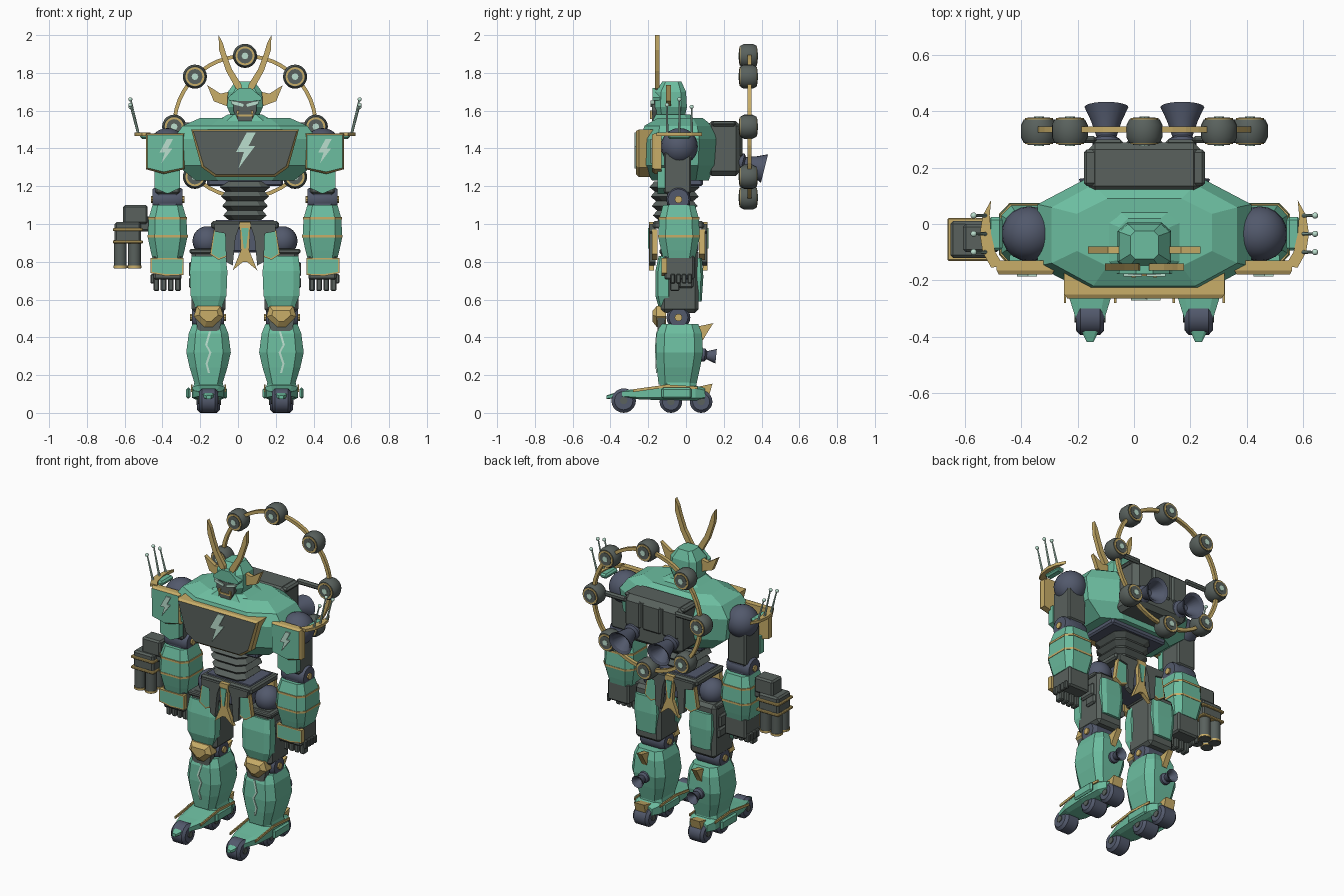
import bpy, bmesh, math
from mathutils import Vector, Matrix

cube = bpy.data.objects.get("Cube")
if cube:
    bpy.data.objects.remove(cube)

MID = .037  # body centre line, offset by the side weapon
smooth_parts = []


def material(name, *rgb):
    m = bpy.data.materials.new(name)
    m.use_nodes = True
    m.diffuse_color = (*rgb, 1)
    m.node_tree.nodes["Principled BSDF"].inputs["Base Color"].default_value = (*rgb, 1)
    return m


teal = material("teal armour", .15, .51, .35)
gold = material("gold trim", .58, .42, .14)
grey = material("dark grey frame", .1, .12, .11)
slate = material("slate joints", .085, .1, .15)
pale = material("pale mint", .5, .74, .62)


def finish(bm, name, mats, both=False, smooth=False):
    """Make one object, or a left and right pair, from a bmesh."""
    for side, sign in (("left_", 1), ("right_", -1)) if both else (("", 1),):
        copy = bm.copy()
        for v in copy.verts:
            v.co.x = v.co.x * sign + MID
        if sign < 0:
            bmesh.ops.reverse_faces(copy, faces=copy.faces)
        me = bpy.data.meshes.new(side + name)
        copy.to_mesh(me)
        copy.free()
        for m in mats:
            me.materials.append(m)
        ob = bpy.data.objects.new(side + name, me)
        bpy.context.collection.objects.link(ob)
        if smooth:
            smooth_parts.append(ob)
    bm.free()


def skin(name, rings, mat, both=False, smooth=False, rim=None, width=.012, lift=0):
    """Join rings of points into a closed solid; rim frames the first cap."""
    bm = bmesh.new()
    rows = [[bm.verts.new(p) for p in ring] for ring in rings]
    front = bm.faces.new(rows[0])
    bm.faces.new(rows[-1])
    for a, b in zip(rows, rows[1:]):
        for i in range(len(a)):
            j = (i + 1) % len(a)
            bm.faces.new((a[i], a[j], b[j], b[i]))
    bmesh.ops.recalc_face_normals(bm, faces=bm.faces)
    if rim:
        bmesh.ops.inset_individual(bm, faces=[front], thickness=width, depth=lift)
        for f in bm.faces:
            f.material_index = 0 if f == front else 1
    finish(bm, name, [mat, rim or mat], both, smooth)


def loft(name, rings, mat, axis="z", cut=.35, both=False):
    """Octagonal sections: (position, centre a, centre b, half a, half b)."""
    k = 1 - cut
    corners = [(1, k), (k, 1), (-k, 1), (-1, k), (-1, -k), (-k, -1), (k, -1), (1, -k)]
    out = []
    for t, a, b, ha, hb in rings:
        pts = [(a + u * ha, b + v * hb) for u, v in corners]
        out.append([(u, v, t) if axis == "z" else (u, t, v) for u, v in pts])
    skin(name, out, mat, both)


def plate(name, pts, at, thick, mat, face="front", **kw):
    """Extruded outline whose visible face lies at the given depth."""
    place = {"front": lambda u, v, d: (u, at + d, v), "back": lambda u, v, d: (u, at - d, v),
             "side": lambda u, v, d: (at - d, u, v), "top": lambda u, v, d: (u, v, at - d)}[face]
    skin(name, [[place(u, v, d) for u, v in pts] for d in (0, thick)], mat, **kw)


def lathe(name, start, direction, profile, mat, n=20, both=False, smooth=True):
    """Turned solid: profile of (distance, radius) along a direction."""
    turn = Vector(direction).to_track_quat("Z", "Y")
    circle = [(math.cos(i * math.tau / n), math.sin(i * math.tau / n)) for i in range(n)]
    skin(name, [[Vector(start) + turn @ Vector((r * c, r * s, d)) for c, s in circle]
                for d, r in profile], mat, both, smooth)


def box(name, centre, size, mat, both=False, bevel=.01):
    bm = bmesh.new()
    bmesh.ops.create_cube(bm, matrix=Matrix.LocRotScale(centre, None, size))
    bmesh.ops.bevel(bm, geom=bm.edges[:], offset=bevel, segments=1, affect="EDGES")
    finish(bm, name, [mat], both)


def ball(name, centre, r, mat, both=False):
    bm = bmesh.new()
    bmesh.ops.create_uvsphere(bm, u_segments=20, v_segments=12, radius=r,
                              matrix=Matrix.Translation(centre))
    finish(bm, name, [mat], both, True)


def sym(pts):
    return pts + [(-x, z) for x, z in reversed(pts)]


def bolt(name, x, z, h, at):
    shape = [(.05, .5), (.3, .5), (.1, .12), (.28, .12), (-.18, -.5), (-.03, -.05), (-.25, -.05)]
    plate(name, [(x + u * h, z + v * h) for u, v in shape], at, .008, pale)


# Torso and chest
loft("torso", [(1.23, 0, -.03, .26, .15), (1.31, 0, -.04, .36, .19), (1.45, 0, -.04, .38, .2),
               (1.52, 0, -.04, .33, .18), (1.56, 0, -.03, .24, .12)], teal, cut=.45)
box("torso_underside", (0, -.03, 1.22), (.4, .24, .04), slate)
plate("chest_panel", sym([(.285, 1.5), (.23, 1.3), (.16, 1.25)]), -.25, .08, grey,
      rim=gold, width=.014, lift=.015)
bolt("chest_bolt", 0, 1.39, .19, -.272)
loft("collar", [(1.54, 0, -.06, .16, .12), (1.58, 0, -.07, .09, .09)], teal)

# Waist rings
for i in range(4):
    z, w = 1.02 + i * .05, .105 + i * .006
    loft("waist_ring", [(z, 0, -.06, w - .02, w - .02), (z + .025, 0, -.06, w + .01, w + .01),
                        (z + .055, 0, -.06, w - .015, w - .015)], grey)

# Head
loft("helmet", [(1.55, 0, -.08, .065, .07), (1.62, 0, -.08, .095, .085),
                (1.7, 0, -.08, .09, .08), (1.755, 0, -.075, .05, .05)], teal)
plate("face", sym([(.06, 1.65), (.062, 1.6), (.035, 1.545)]), -.18, .06, grey)
plate("eye", [(.008, 1.635), (.075, 1.655), (.07, 1.635), (.01, 1.62)], -.187, .02, pale, both=True)
plate("mouth", sym([(.04, 1.58), (.035, 1.57)]), -.185, .01, gold)
plate("tusk", [(.03, 1.6), (.045, 1.6), (.04, 1.555)], -.19, .02, gold, both=True)
plate("brow", sym([(.03, 1.72), (.09, 1.67), (.085, 1.655), (.01, 1.65)]), -.178, .04, teal)
plate("horn", [(.01, 1.69), (.05, 1.72), (.1, 1.81), (.137, 1.92), (.14, 2), (.118, 1.96),
               (.1, 1.9), (.07, 1.82), (.02, 1.74)], -.165, .025, gold, both=True)
plate("ear_fin", [(.085, 1.7), (.13, 1.69), (.2, 1.735), (.165, 1.65), (.085, 1.62)],
      -.105, .025, gold, both=True)

# Backpack with thrusters
box("backpack", (0, .2, 1.4), (.4, .18, .29), grey, bevel=.025)
box("backpack_panel", (0, .29, 1.44), (.13, .02, .17), grey)
box("backpack_side_panel", (.13, .29, 1.44), (.11, .02, .17), grey, both=True)
box("backpack_lid", (0, .2, 1.53), (.43, .13, .025), grey)
box("halo_arm", (.28, .3, 1.52), (.22, .025, .035), grey, both=True)
lathe("thruster", (.135, .27, 1.33), (0, 1, -.25),
      [(0, .05), (.03, .05), (.04, .035), (.1, .055), (.15, .078), (.14, .06), (.07, .02)],
      slate, both=True)

# Drum halo
bm = bmesh.new()
prev = None
rows = []
for i in range(48):
    a = i * math.tau / 48
    rows.append([bm.verts.new((r * math.sin(a), y, 1.515 + r * math.cos(a)))
                 for r, y in ((.365, .325), (.385, .325), (.385, .347), (.365, .347))])
for i in range(48):
    for j in range(4):
        p, q, k = rows[i - 1], rows[i], (j + 1) % 4
        bm.faces.new((p[j], p[k], q[k], q[j]))
bmesh.ops.recalc_face_normals(bm, faces=bm.faces)
finish(bm, "halo_ring", [gold])
for i in range(8):
    a = i * math.tau / 8
    x, z = .375 * math.sin(a), 1.515 + .375 * math.cos(a)
    lathe("drum", (x, .288, z), (0, 1, 0), [(0, .054), (.02, .064), (.064, .064), (.084, .054)], grey)
    lathe("drum_trim", (x, .284, z), (0, 1, 0), [(0, .05), (.092, .05)], gold)
    lathe("drum_cap", (x, .281, z), (0, 1, 0), [(0, .04), (.098, .04)], grey)
    lathe("drum_hub", (x, .278, z), (0, 1, 0), [(0, .018), (.104, .018)], pale, n=8)

# Shoulders
ball("shoulder_ball", (.41, -.035, 1.41), .098, slate, both=True)
lathe("shoulder_axle", (.3, -.035, 1.41), (1, 0, 0), [(0, .06), (.1, .06)], grey, both=True)
plate("pauldron", [(.32, 1.48), (.525, 1.48), (.525, 1.29), (.43, 1.265), (.32, 1.29)],
      -.165, .035, teal, rim=gold, width=.011, lift=.015, both=True)
plate("lower_pauldron", [(.345, 1.3), (.48, 1.3), (.48, 1.19), (.41, 1.16), (.345, 1.19)],
      -.15, .04, teal, both=True)
for s in (-1, 1):
    bolt("pauldron_bolt", s * .42, 1.385, .13, -.187)
plate("antenna_crescent", [(.5, -.15), (.545, -.155), (.575, -.1), (.585, -.035), (.575, .03), (.545, .085),
                           (.55, .03), (.545, -.035), (.53, -.1)], 1.485, .018, gold, face="top", both=True)
box("crescent_mount", (.53, -.035, 1.465), (.05, .12, .03), teal, both=True)
for y, tip in ((-.1, 1.63), (-.035, 1.66), (.03, 1.62)):
    lathe("antenna", (.565, y, 1.48), (.04, 0, tip - 1.48), [(0, .007), (tip - 1.475, .004)],
          pale, n=8, both=True)
    ball("antenna_tip", (.607, y, tip), .011, pale, both=True)

# Arms
box("upper_arm", (.41, -.045, 1.27), (.13, .145, .22), grey, both=True)
box("elbow_block", (.41, -.04, 1.13), (.14, .12, .12), slate, both=True, bevel=.025)
lathe("elbow_gear", (.33, -.04, 1.13), (1, 0, 0), [(0, .055), (.02, .064), (.14, .064), (.16, .055)],
      slate, both=True)
lathe("elbow_hub", (.32, -.04, 1.13), (1, 0, 0), [(0, .02), (.178, .02)], gold, n=10, both=True)
loft("forearm", [(1.1, .41, -.037, .08, .085), (1.03, .41, -.037, .1, .105),
                 (.93, .41, -.037, .105, .11), (.86, .41, -.037, .09, .095),
                 (.82, .41, -.037, .08, .085)], teal, both=True)
for z, w in ((1.03, .103), (.935, .107)):
    loft("forearm_band", [(z - .006, .41, -.037, w, w + .005), (z + .006, .41, -.037, w, w + .005)],
         gold, both=True)
box("hand", (.41, -.035, .77), (.15, .16, .13), grey, both=True)
plate("hand_guard", [(.325, .82), (.5, .82), (.5, .74), (.42, .725), (.325, .73)], -.13, .03, teal,
      rim=gold, width=.01, both=True)
for i in range(4):
    box("finger", (.355 + i * .038, -.06, .69), (.03, .05, .09), grey, both=True, bevel=.006)
    box("finger_back", (.49, -.07 + i * .03, .71), (.02, .025, .05), grey, both=True, bevel=.005)

# Side weapon on the right arm
box("weapon_mount", (-.53, -.05, 1), (.12, .07, .08), grey)
box("weapon_top", (-.58, -.05, 1.05), (.13, .1, .1), grey)
box("weapon_body", (-.62, -.055, .955), (.14, .13, .11), grey)
for z in (.905, .97):
    box("weapon_band", (-.62, -.055, z), (.16, .152, .016), gold, bevel=.004)
for x in (-.66, -.585):
    for y in (-.09, -.02):
        lathe("barrel", (x, y, .765), (0, 0, 1), [(0, .034), (.15, .034)], grey, n=14)
        lathe("barrel_ring", (x, y, .768), (0, 0, 1), [(0, .037), (.012, .037)], gold, n=14)

# Pelvis and skirts
box("pelvis", (0, -.035, .93), (.24, .2, .16), slate)
box("belt", (0, -.04, .995), (.36, .27, .04), grey)
box("belt_top", (0, -.04, 1.015), (.31, .22, .012), slate, bevel=.004)
ball("hip_ball", (.2, -.035, .91), .078, slate, both=True)
strap = [(.025, 1), (.165, 1), (.16, .96), (.105, .95), (.1, .8), (.065, .78), (.05, .93)]
panel = [(.09, .97), (.165, .97), (.185, .84), (.14, .81), (.09, .83)]
tabard = sym([(.03, 1.01), (.022, .86), (.065, .755), (.01, .8)])
for face, sign, y in (("front", 1, -.18), ("back", -1, .1)):
    plate(face + "_strap", strap, y - sign * .012, .03, grey, face=face, both=True)
    plate(face + "_skirt", panel, y, .03, teal, face=face, rim=gold, width=.009, both=True)
    plate(face + "_tabard", tabard, y - sign * .015, .025, gold, face=face)
    plate(face + "_tabard_inlay", sym([(.02, .98), (.006, .87)]), y - sign * .02, .008, teal, face=face)

# Thighs
box("thigh", (.193, -.033, .7), (.18, .2, .34), grey, both=True, bevel=.02)
loft("thigh_front", [(.83, .193, -.115, .09, .03), (.75, .193, -.12, .1, .042),
                     (.62, .193, -.12, .095, .042), (.56, .193, -.115, .07, .03)], teal, both=True)
loft("thigh_back", [(.82, .193, .055, .075, .03), (.72, .193, .055, .08, .037),
                    (.59, .193, .055, .065, .028)], teal, both=True)
box("thigh_cap", (.193, -.05, .855), (.2, .18, .025), grey, both=True, bevel=.006)
box("thigh_vent", (.285, -.03, .76), (.025, .11, .08), grey, both=True)
box("thigh_vent_step", (.285, 0, .69), (.025, .08, .06), grey, both=True)

# Knees
lathe("knee_joint", (.11, -.04, .505), (1, 0, 0), [(0, .05), (.02, .063), (.15, .063), (.17, .05)],
      slate, both=True)
lathe("knee_hub", (.1, -.04, .505), (1, 0, 0), [(0, .02), (.19, .02)], gold, n=10, both=True)
knee = [(.13, .565), (.255, .565), (.272, .51), (.215, .455), (.17, .455), (.113, .51)]
plate("knee_cap", knee, -.155, .05, gold, rim=gold, width=.03, lift=.022, both=True)
plate("knee_backing", [(.12, .51), (.265, .51), (.25, .44), (.193, .415), (.135, .44)], -.15, .04, grey, both=True)

# Shins
loft("shin", [(.47, .193, -.035, .085, .1), (.42, .193, -.035, .105, .12),
              (.32, .193, -.035, .118, .125), (.24, .193, -.04, .1, .115),
              (.15, .193, -.045, .072, .1)], teal, both=True)
zigzag = [(.18, .43), (.2, .36), (.178, .32), (.198, .26), (.185, .21)]
for (x, z), (u, w) in zip(zigzag, zigzag[1:]):
    dy = lambda h: -.158 + max(0, h - .36) * .1 + max(0, .31 - h) * .05
    corners = [(x, z), (x + .011, z), (u + .011, w), (u, w)]
    skin("shin_streak", [[(a, dy(b) - d, b) for a, b in corners] for d in (.006, 0)], pale, both=True)
plate("calf_spike", [(.04, .4), (.05, .455), (.145, .475), (.11, .42), (.09, .385)], .21, .035, gold,
      face="side", both=True)
lathe("calf_thruster", (.193, .06, .31), (0, 1, -.1), [(0, .035), (.04, .035), (.05, .022), (.1, .04),
      (.09, .025), (.06, .01)], slate, n=14, both=True)

# Feet
loft("foot", [(-.42, .193, .083, .012, .01), (-.34, .193, .1, .05, .018), (-.25, .193, .1, .078, .028),
              (-.1, .193, .108, .088, .042), (.05, .193, .105, .085, .04),
              (.1, .193, .1, .06, .03)], teal, axis="y", both=True)
loft("ankle", [(.12, .193, -.04, .085, .1), (.18, .193, -.04, .07, .09)], teal, both=True)
for x in (.108, .286):
    plate("foot_trim", [(-.28, .125), (-.1, .15), (.06, .14), (.06, .125), (-.1, .135), (-.28, .11)],
          x, .008, gold, face="side", both=True)
for x in (.105, .3):
    box("foot_flange", (x, -.05, .105), (.022, .16, .06), teal, both=True)
for y, half, r in ((-.33, .05, .065), (-.08, .06, .06), (.08, .055, .06)):
    lathe("wheel", (.193 - half, y, r), (1, 0, 0),
          [(0, r * .75), (.015, r), (2 * half - .015, r), (2 * half, r * .75)], slate, both=True)
    lathe("wheel_hub", (.193 - half - .005, y, r), (1, 0, 0), [(0, .02), (2 * half + .01, .02)],
          grey, n=10, both=True)
plate("heel_spur", [(.05, .135), (.14, .155), (.125, .1), (.08, .085)], .23, .07, gold,
      face="side", both=True)

# Round parts get smooth shading with sharp edges
bpy.ops.object.select_all(action="DESELECT")
for ob in smooth_parts:
    ob.select_set(True)
bpy.context.view_layer.objects.active = smooth_parts[0]
bpy.ops.object.shade_smooth_by_angle(angle=math.radians(30))
